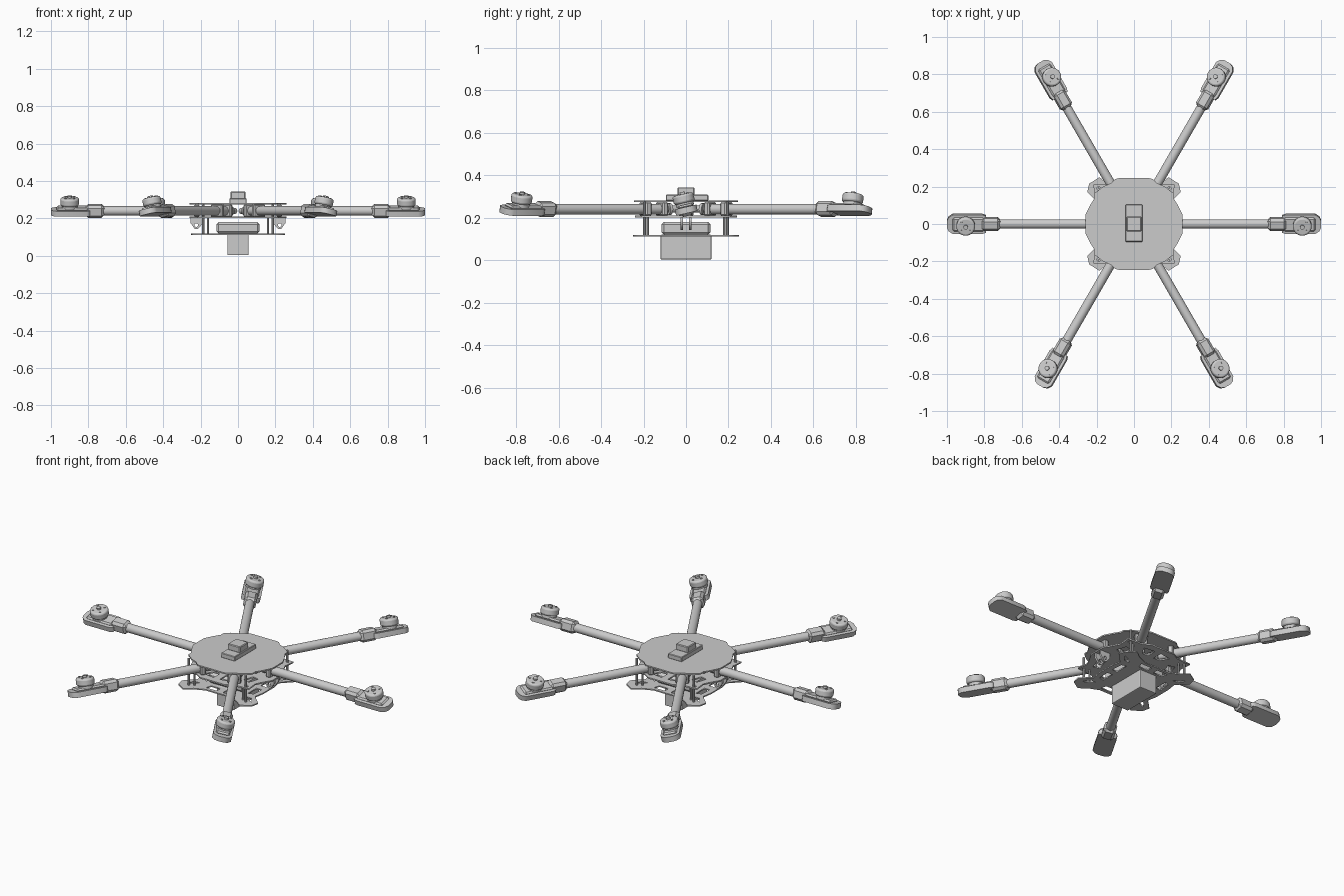
import bpy
from math import radians, cos, sin, pi
from mathutils import Matrix, Vector

cube = bpy.data.objects.get("Cube")
if cube:
    bpy.data.objects.remove(cube, do_unlink=True)

grey = bpy.data.materials.new("light grey")
grey.use_nodes = True
grey.diffuse_color = (0.6, 0.6, 0.6, 1)
grey.node_tree.nodes["Principled BSDF"].inputs["Base Color"].default_value = (0.6, 0.6, 0.6, 1)
AXIS_Z = 0.24


def finish(ob, name, bevel=0, segments=1, smooth=False):
    ob.name = name
    ob.data.materials.clear()
    ob.data.materials.append(grey)
    if bevel:
        mod = ob.modifiers.new("bevel", "BEVEL")
        mod.width, mod.segments = bevel, segments
    if smooth:
        bpy.ops.object.shade_smooth_by_angle(angle=radians(35))
    return ob


def box(name, low, high, bevel=0, segments=1):
    low, high = Vector(low), Vector(high)
    bpy.ops.mesh.primitive_cube_add(size=1, location=(low + high) / 2)
    ob = bpy.context.object
    ob.scale = high - low
    bpy.ops.object.transform_apply(location=False, rotation=False)
    return finish(ob, name, bevel, segments)


def rod(name, start, end, radius, sides=24, bevel=0, segments=1):
    start, end = Vector(start), Vector(end)
    d = end - start
    bpy.ops.mesh.primitive_cylinder_add(vertices=sides, radius=radius, depth=d.length,
                                        location=(start + end) / 2,
                                        rotation=d.to_track_quat("Z", "Y").to_euler())
    return finish(bpy.context.object, name, bevel, segments, True)


def plate(name, outlines, z, thickness):
    """Flat sheet; the first outline is the edge, the others are holes."""
    curve = bpy.data.curves.new(name, "CURVE")
    curve.dimensions, curve.fill_mode = "2D", "BOTH"
    curve.extrude = thickness / 2
    for pts in outlines:
        s = curve.splines.new("POLY")
        s.points.add(len(pts) - 1)
        for p, (x, y) in zip(s.points, pts):
            p.co = (x, y, 0, 1)
        s.use_cyclic_u = True
    ob = bpy.data.objects.new(name, curve)
    bpy.context.collection.objects.link(ob)
    bpy.ops.object.select_all(action="DESELECT")
    ob.select_set(True)
    bpy.context.view_layer.objects.active = ob
    bpy.ops.object.convert(target="MESH")
    ob = bpy.context.object
    ob.location.z = z
    return finish(ob, name)


def four_way(quarter):
    """Mirror a quarter outline, running from +x to +y, into a full loop."""
    half = quarter + [(-x, y) for x, y in reversed(quarter)]
    return half + [(-x, -y) for x, y in half]


def ring(x, y, r, sides=12):
    return [(x + r * cos(2 * pi * i / sides), y + r * sin(2 * pi * i / sides)) for i in range(sides)]


def mirrored(pts):
    return [[(sx * x, sy * y) for x, y in pts] for sx in (1, -1) for sy in (1, -1)]


def place(parts, angle, roll=0):
    """Roll parts about the arm axis, then swing them round the hub."""
    up = Matrix.Translation((0, 0, AXIS_Z))
    m = Matrix.Rotation(angle, 4, "Z") @ up @ Matrix.Rotation(roll, 4, "X") @ up.inverted()
    for ob in parts:
        ob.matrix_world = m @ Matrix.LocRotScale(ob.location, ob.rotation_euler, ob.scale)


# Body plates
top_edge = [(0.26, 0.05), (0.235, 0.1), (0.21, 0.14), (0.21, 0.165),
            (0.165, 0.2), (0.12, 0.22), (0.1, 0.24), (0.08, 0.245)]
tab_edge = [(0.26, 0.05), (0.23, 0.1), (0.21, 0.14), (0.217, 0.21),
            (0.165, 0.212), (0.12, 0.215), (0.08, 0.24)]
low_edge = [(0.2, 0.05), (0.19, 0.11), (0.25, 0.17), (0.24, 0.215),
            (0.185, 0.25), (0.14, 0.215), (0.08, 0.19)]
bolt = mirrored(ring(0.192, 0.19, 0.008))
plate("top_plate", [four_way(top_edge)], 0.277, 0.008)
plate("middle_plate", [four_way(tab_edge)] + bolt
      + mirrored([(0.15, 0.07), (0.19, 0.08), (0.17, 0.14), (0.13, 0.13)])
      + mirrored([(0.02, 0.14), (0.06, 0.14), (0.09, 0.19), (0.02, 0.2)]), 0.205, 0.008)
plate("bottom_plate", [four_way(low_edge)]
      + mirrored([(0.135, 0.02), (0.17, 0.02), (0.165, 0.09), (0.135, 0.1)])
      + mirrored([(0.15, 0.14), (0.185, 0.14), (0.215, 0.18), (0.18, 0.165)])
      + mirrored([(0.02, 0.135), (0.08, 0.135), (0.09, 0.17), (0.02, 0.17)]), 0.115, 0.007)

# Standoffs and landing gear brackets
for sx in (1, -1):
    for sy in (1, -1):
        rod("standoff", (sx * 0.187, sy * 0.195, 0.115), (sx * 0.187, sy * 0.195, 0.275), 0.007, 10)
        rod("inner_standoff", (sx * 0.16, sy * 0.18, 0.115), (sx * 0.16, sy * 0.18, 0.205), 0.006, 10)
        bracket = plate("gear_bracket", [[(0.19, 0.06), (0.255, 0.06), (0.255, 0.035), (0.23, 0),
                                          (0.215, 0), (0.19, 0.03)], ring(0.223, 0.022, 0.01)], 0, 0.012)
        bracket.matrix_world = (Matrix.Translation((0, sy * 0.02, 0.142))
                                @ Matrix.Rotation(0 if sx > 0 else pi, 4, "Z")
                                @ Matrix.Rotation(pi / 2, 4, "X"))

# Battery tray, hanging battery and top receiver
box("battery_block", (-0.115, -0.115, 0.118), (0.115, 0.115, 0.18), 0.012)
box("hanging_battery", (-0.057, -0.12, 0.003), (0.057, 0.12, 0.12), 0.005, 2)
box("receiver_base", (-0.045, -0.095, 0.28), (0.045, 0.105, 0.308), 0.003)
box("receiver_cap", (-0.04, -0.04, 0.306), (0.04, 0.04, 0.343), 0.004)

# Six arms, each with clamps, sleeve and a rolled motor pod
pod_edge = [(0.79, 0.045), (0.81, 0.052), (0.97, 0.052), (0.992, 0.037), (1.0, 0.018)]
for i in range(6):
    angle = i * pi / 3
    roll = radians(13) * (1 if i % 2 == 0 else -1)
    z = AXIS_Z
    fixed = [rod("arm_tube", (0.11, 0, z), (0.8, 0, z), 0.025),
             rod("arm_plug", (0.035, 0, z), (0.12, 0, z), 0.016, 16),
             rod("inner_collar", (0.085, 0, z), (0.1, 0, z), 0.028, 16)]
    for x in (0.115, 0.205):
        fixed.append(box("arm_clamp", (x, -0.036, 0.208), (x + 0.03, 0.036, 0.274), 0.006))
    place(fixed, angle)

    pod = [box("arm_sleeve", (0.715, -0.034, 0.207), (0.815, 0.034, 0.274), 0.014),
           plate("motor_mount", [pod_edge + [(x, -y) for x, y in reversed(pod_edge)]], 0.235, 0.03),
           box("mount_rib", (0.8, -0.038, 0.245), (0.97, 0.038, 0.262), 0.008),
           rod("motor_base", (0.9, 0, 0.255), (0.9, 0, 0.274), 0.042),
           rod("motor_bell", (0.9, 0, 0.27), (0.9, 0, 0.312), 0.05, 32, 0.01, 3),
           rod("motor_shaft", (0.9, 0, 0.31), (0.9, 0, 0.323), 0.012, 12)]
    for k in range(4):
        a = pi / 4 + k * pi / 2
        x, y = 0.9 + 0.032 * cos(a), 0.032 * sin(a)
        pod.append(rod("motor_screw", (x, y, 0.31), (x, y, 0.316), 0.006, 8))
    bev = pod[1].modifiers.new("bevel", "BEVEL")
    bev.width, bev.limit_method = 0.006, "ANGLE"
    place(pod, angle, roll)
